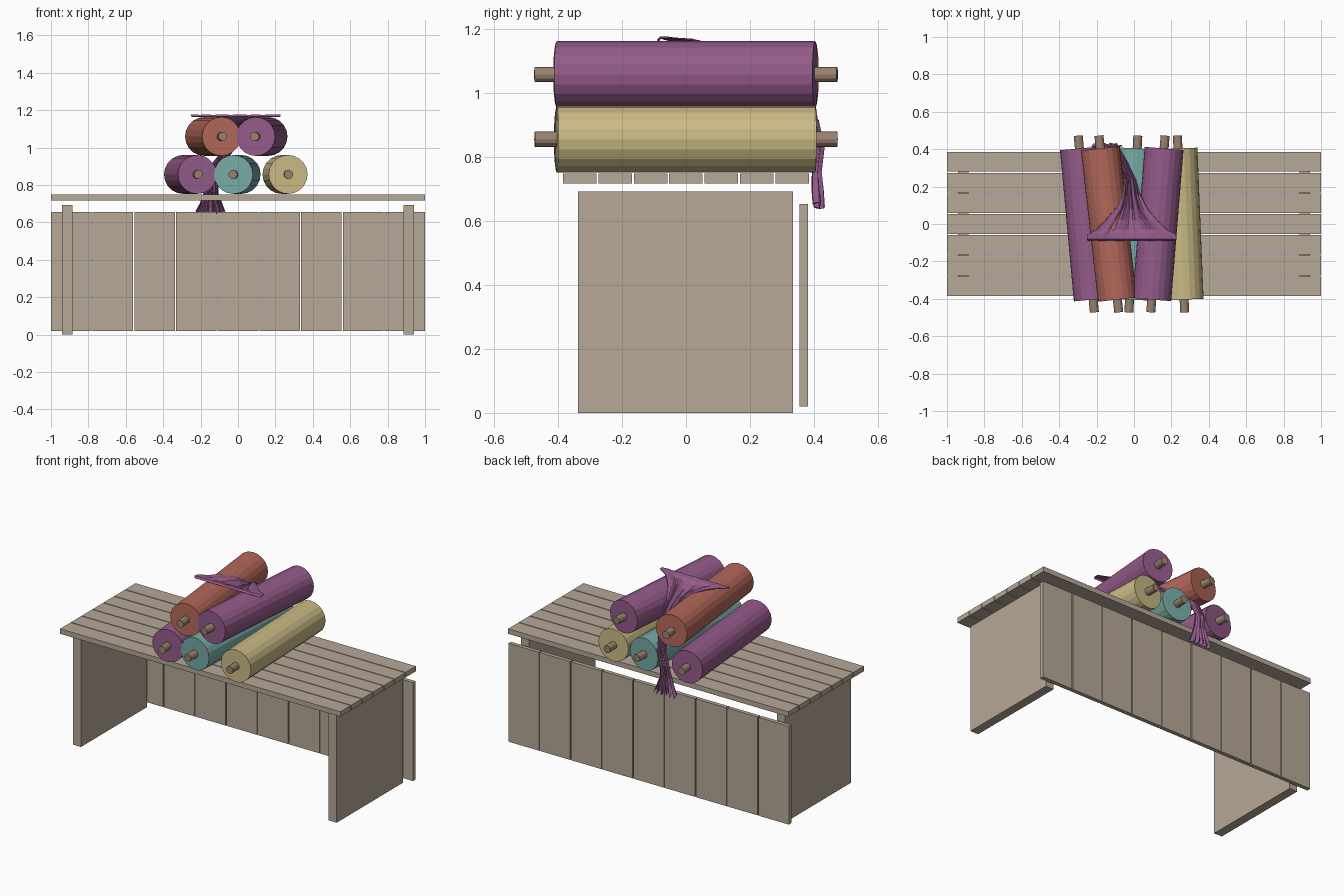
import bpy, bmesh, math
from mathutils import Vector

if "Cube" in bpy.data.objects:
    bpy.data.objects.remove(bpy.data.objects["Cube"])


def material(name, rgb):
    m = bpy.data.materials.new(name)
    lin = [((c / 255 + 0.055) / 1.055) ** 2.4 for c in rgb]
    m.diffuse_color = (*lin, 1)
    m.use_nodes = True
    m.node_tree.nodes["Principled BSDF"].inputs["Base Color"].default_value = m.diffuse_color
    return m


WOOD = material("pale wood", (182, 168, 150))
ROD = material("brown rod", (155, 130, 110))
PURPLE = material("purple cloth", (148, 91, 138))
RED = material("brick red cloth", (180, 104, 90))
TEAL = material("teal cloth", (120, 171, 165))
YELLOW = material("straw yellow cloth", (203, 187, 134))


def finish(name, bm, mat):
    me = bpy.data.meshes.new(name)
    bm.to_mesh(me)
    bm.free()
    me.materials.append(mat)
    ob = bpy.data.objects.new(name, me)
    bpy.context.collection.objects.link(ob)
    return ob


def box(name, lo, hi, mat):
    bm = bmesh.new()
    bmesh.ops.create_cube(bm, size=1)
    for v in bm.verts:
        v.co = Vector([(a + b) / 2 + c * (b - a) for a, b, c in zip(lo, hi, v.co)])
    return finish(name, bm, mat)


def cylinder(name, p, q, radius, sides, mat):
    p, q = Vector(p), Vector(q)
    bm = bmesh.new()
    bmesh.ops.create_cone(bm, cap_ends=True, segments=sides, radius1=radius,
                          radius2=radius, depth=(q - p).length)
    rot = (q - p).to_track_quat('Z', 'Y')
    for v in bm.verts:
        v.co = rot @ v.co + (p + q) / 2
    return finish(name, bm, mat)


# Table top planks
for i in range(7):
    y = -0.385 + i * 0.1108
    box(f"top_plank_{i + 1}", (-1, y, 0.717), (1, y + 0.105, 0.749), WOOD)

# End panels used as legs
for side, s in (("left", -1), ("right", 1)):
    box(f"{side}_end_panel", (s * 0.9125 - 0.0285, -0.338, 0),
        (s * 0.9125 + 0.0285, 0.335, 0.692), WOOD)

# Upright boards of the back panel
for i in range(9):
    x = -1 + i * 0.2229
    box(f"back_board_{i + 1}", (x, 0.355, 0.02), (x + 0.2168, 0.381, 0.654), WOOD)

# Fabric rolls with wooden rods: x at front end, x at back end, height, cloth
rolls = [
    ("lower_left_roll", -0.218, -0.292, 0.856, PURPLE),
    ("lower_middle_roll", -0.024, 0.017, 0.856, TEAL),
    ("lower_right_roll", 0.268, 0.235, 0.856, YELLOW),
    ("upper_left_roll", -0.089, -0.180, 1.059, RED),
    ("upper_right_roll", 0.095, 0.161, 1.059, PURPLE),
]
for name, xf, xb, z, mat in rolls:
    p, q = Vector((xf, -0.404, z)), Vector((xb, 0.404, z))
    cylinder(name, p, q, 0.104, 20, mat)
    step = (q - p) * 0.085
    cylinder(name.replace("roll", "rod"), p - step, q + step, 0.024, 12, ROD)

# Loose cloth: spread on top, gathered between the rolls, hanging at the back.
# Each row: centre x, y, z, half width, fold depth, sag at the centre
rows = [
    (-0.012, -0.088, 1.164, 0.236, 0.002, 0.000),
    (-0.012, -0.080, 1.174, 0.240, 0.002, 0.000),
    (-0.012, -0.055, 1.174, 0.236, 0.003, 0.006),
    (-0.014, -0.030, 1.172, 0.190, 0.006, 0.030),
    (-0.015, 0.020, 1.169, 0.140, 0.007, 0.045),
    (-0.015, 0.080, 1.155, 0.088, 0.008, 0.045),
    (-0.018, 0.150, 1.110, 0.055, 0.009, 0.025),
    (-0.022, 0.240, 1.040, 0.032, 0.010, 0.010),
    (-0.065, 0.330, 0.970, 0.030, 0.010, 0.000),
    (-0.110, 0.405, 0.910, 0.032, 0.011, 0.000),
    (-0.140, 0.420, 0.830, 0.034, 0.012, 0.000),
    (-0.145, 0.409, 0.755, 0.040, 0.014, 0.000),
    (-0.145, 0.412, 0.700, 0.060, 0.018, 0.000),
    (-0.145, 0.416, 0.650, 0.082, 0.020, 0.000),
]
COLS = 40
bm = bmesh.new()
grid = []
for r, (cx, cy, cz, hw, fold, sag) in enumerate(rows):
    a = Vector(rows[max(r - 1, 1 if r > 1 else 0)][:3])
    b = Vector(rows[min(r + 1, len(rows) - 1)][:3])
    normal = Vector((1, 0, 0)).cross(b - a).normalized()
    line = []
    for c in range(COLS + 1):
        u = c / COLS * 2 - 1
        wave = math.sin(u * 17 + 0.3 * r) * 0.7 + math.sin(u * 29 + 1.3) * 0.3
        wave *= min(1, (1 - abs(u)) * 4 + 0.15)
        co = Vector((cx + u * hw, cy, cz)) + normal * (wave * fold)
        co.z -= sag * (1 - abs(u)) ** 1.3
        if r == len(rows) - 1:      # ragged hem of separate tails
            co.z += 0.022 * math.sin(u * 8.5 + 0.6) ** 2 - 0.012
        line.append(bm.verts.new(co))
    grid.append(line)
for r in range(len(rows) - 1):
    for c in range(COLS):
        bm.faces.new((grid[r][c], grid[r][c + 1], grid[r + 1][c + 1], grid[r + 1][c]))
cloth = finish("loose_cloth", bm, PURPLE)
thick = cloth.modifiers.new("thickness", 'SOLIDIFY')
thick.thickness = 0.004
thick.offset = 0
